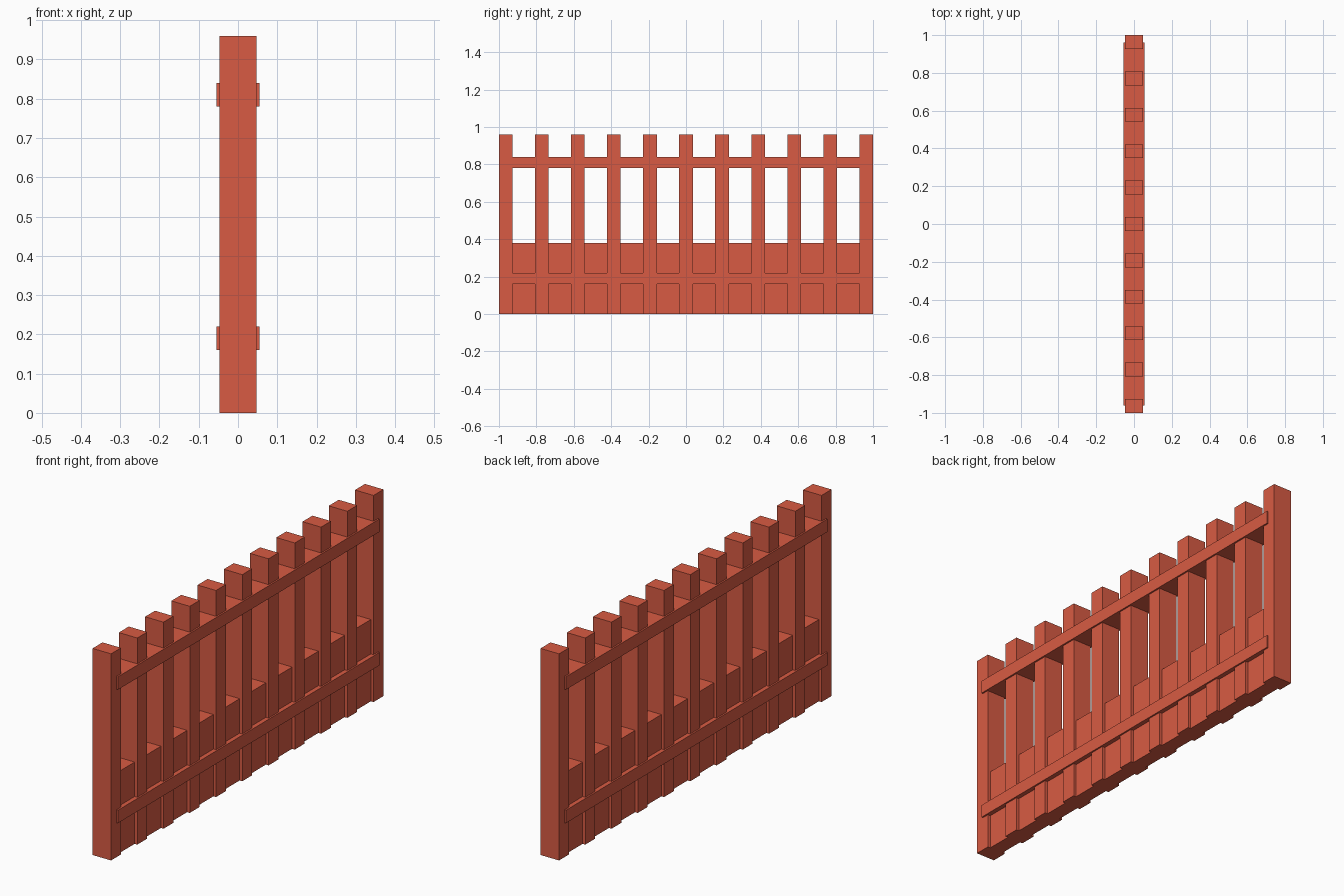
import bpy

if "Cube" in bpy.data.objects:
    bpy.data.objects.remove(bpy.data.objects["Cube"])

N = 11                      # number of pickets
W = 0.073                   # picket width along y
STEP = (2.0 - W) / (N - 1)  # picket spacing

mat = bpy.data.materials.new("red_paint")
mat.diffuse_color = (0.69, 0.105, 0.056, 1.0)
mat.use_nodes = True
mat.node_tree.nodes["Principled BSDF"].inputs["Base Color"].default_value = mat.diffuse_color


def box(name, half_x, y0, y1, z0, z1):
    """Axis-aligned box centred on x = 0."""
    bpy.ops.mesh.primitive_cube_add(size=1, location=(0, (y0 + y1) / 2, (z0 + z1) / 2))
    ob = bpy.context.object
    ob.name = ob.data.name = name
    ob.scale = (2 * half_x, y1 - y0, z1 - z0)
    bpy.ops.object.transform_apply(location=False, rotation=False, scale=True)
    ob.data.materials.append(mat)
    return ob


# Upright pickets
for i in range(N):
    y = -1 + i * STEP
    box(f"picket_{i + 1}", 0.0475, y, y + W, 0, 0.96)

# Low recessed boards filling the gaps between pickets
for i in range(N - 1):
    y = -1 + i * STEP
    box(f"gap_board_{i + 1}", 0.034, y + W, y + STEP, 0, 0.38)

# Horizontal rails, slightly proud of the pickets on both sides
box("lower_rail", 0.055, -0.96, 0.96, 0.16, 0.22)
box("upper_rail", 0.055, -0.96, 0.96, 0.78, 0.84)
